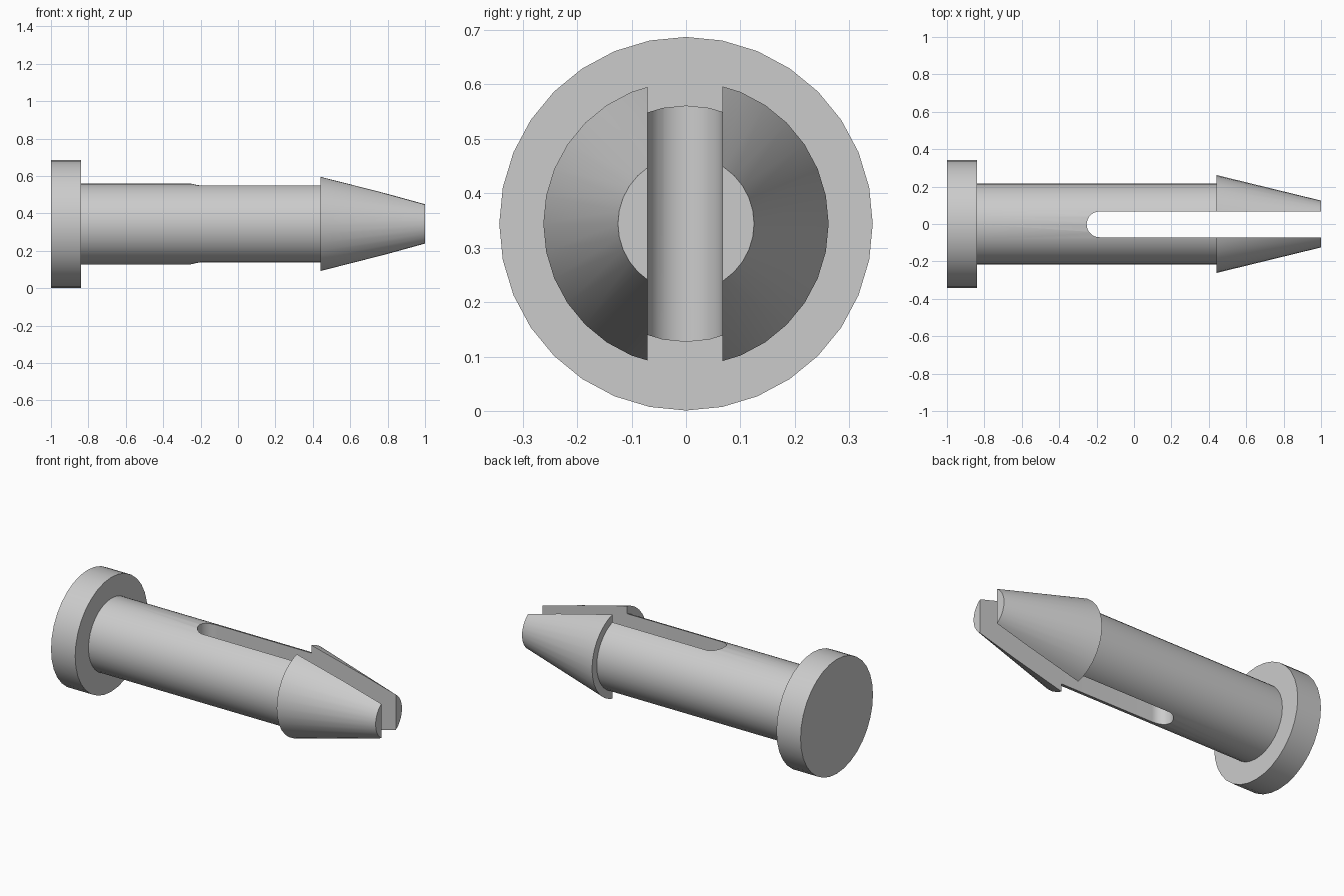
import bpy, bmesh
from math import pi, sin, cos, radians
from mathutils import Vector, Matrix

if "Cube" in bpy.data.objects:
    bpy.data.objects.remove(bpy.data.objects["Cube"], do_unlink=True)

AXIS_Z = 0.344
SIDES = 32


def make_object(name, bm):
    bmesh.ops.recalc_face_normals(bm, faces=bm.faces)
    mesh = bpy.data.meshes.new(name)
    bm.to_mesh(mesh)
    bm.free()
    obj = bpy.data.objects.new(name, mesh)
    bpy.context.collection.objects.link(obj)
    return obj


def revolve(name, profile):
    """Closed solid from (x, radius) rings around the x axis."""
    bm = bmesh.new()
    rings = []
    for x, r in profile:
        angles = [2 * pi * i / SIDES for i in range(SIDES)]
        rings.append([bm.verts.new((x, r * sin(a), AXIS_Z + r * cos(a))) for a in angles])
    for a, b in zip(rings, rings[1:]):
        for i in range(SIDES):
            j = (i + 1) % SIDES
            bm.faces.new((a[i], a[j], b[j], b[i]))
    bm.faces.new(rings[0])
    bm.faces.new(rings[-1])
    return make_object(name, bm)


def slot_prism(name, x_centre, y_centre, radius, x_end):
    """Tall prism with one round end, open toward +x."""
    bm = bmesh.new()
    outline = [(x_end, y_centre + radius)]
    for i in range(17):
        a = pi / 2 + pi * i / 16
        outline.append((x_centre + radius * cos(a), y_centre + radius * sin(a)))
    outline.append((x_end, y_centre - radius))
    face = bm.faces.new([bm.verts.new((x, y, -0.5)) for x, y in outline])
    top = bmesh.ops.extrude_face_region(bm, geom=[face])["geom"]
    bmesh.ops.translate(bm, vec=(0, 0, 2),
                        verts=[v for v in top if isinstance(v, bmesh.types.BMVert)])
    return make_object(name, bm)


# Flat head, round shaft and barbed tapered tip in one turned solid
pin = revolve("split_pin", [(-1, 0.343), (-0.84, 0.343), (-0.84, 0.217),
                            (0.44, 0.217), (0.44, 0.262), (1, 0.125)])

# Slot that splits the tip into two prongs
cutter = slot_prism("slot_cutter", -0.184, -0.002, 0.069, 1.2)
cutter.hide_render = True
cut = pin.modifiers.new("slot", 'BOOLEAN')
cut.operation = 'DIFFERENCE'
cut.solver = 'EXACT'
cut.object = cutter

bpy.ops.object.select_all(action='DESELECT')
pin.select_set(True)
bpy.context.view_layer.objects.active = pin
bpy.ops.object.modifier_apply(modifier=cut.name)
bpy.data.objects.remove(cutter, do_unlink=True)

# Grey plastic
grey = bpy.data.materials.new("grey_plastic")
grey.use_nodes = True
colour = (0.6, 0.6, 0.6, 1)
grey.diffuse_color = colour
grey.node_tree.nodes["Principled BSDF"].inputs["Base Color"].default_value = colour
pin.data.materials.clear()
pin.data.materials.append(grey)
bpy.ops.object.shade_smooth_by_angle(angle=radians(30))
